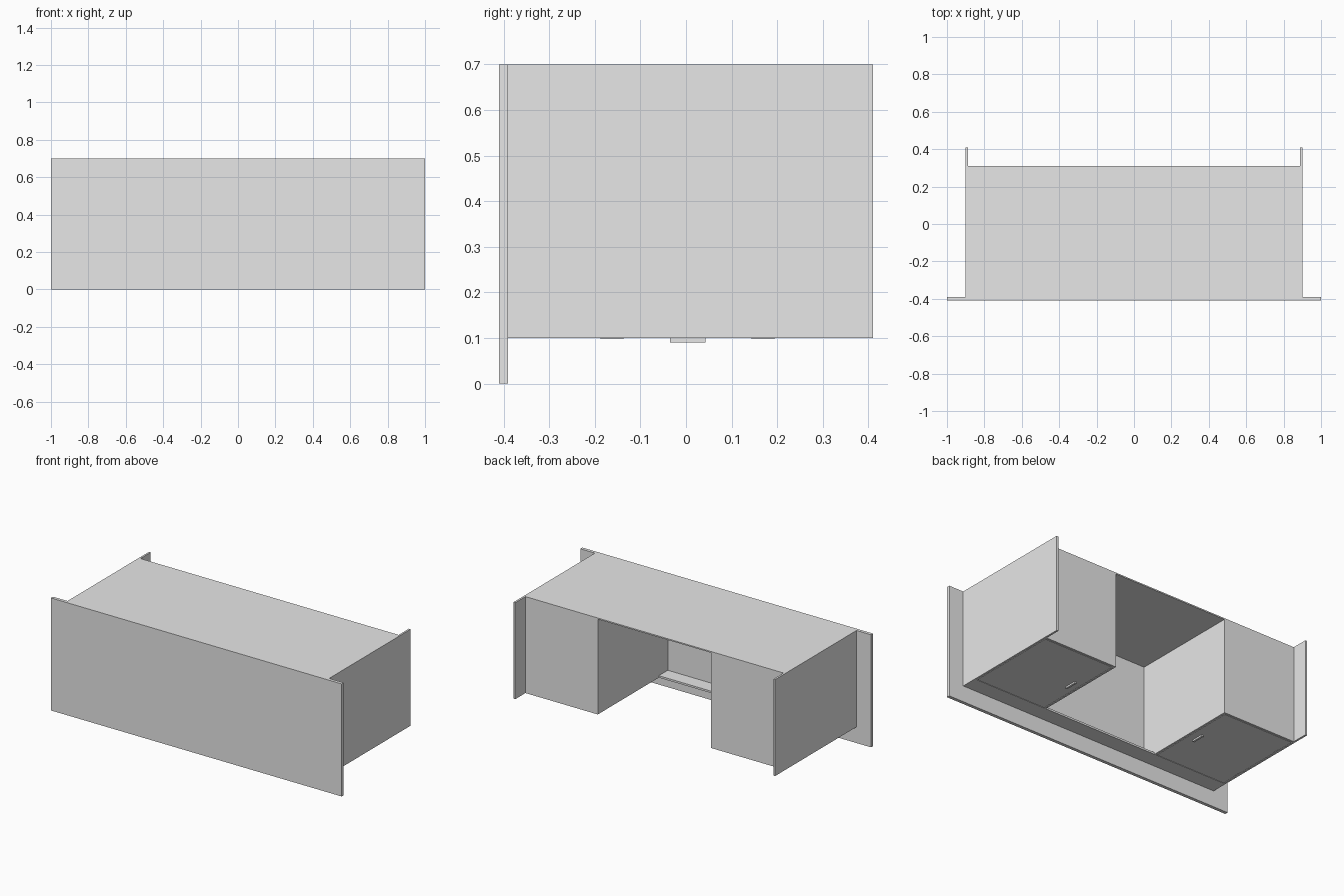
import bpy
import bmesh
from mathutils import Matrix, Vector

cube = bpy.data.objects.get("Cube")
if cube:
    bpy.data.objects.remove(cube, do_unlink=True)

GREY = (0.8, 0.8, 0.8, 1.0)
grey = bpy.data.materials.new("plain_grey")
grey.use_nodes = True
grey.diffuse_color = GREY
for node in grey.node_tree.nodes:
    if node.type == "BSDF_PRINCIPLED":
        node.inputs["Base Color"].default_value = GREY


def box(name, x, y, z):
    """Box spanning the given (low, high) ranges."""
    lo, hi = (Vector(c) for c in zip(x, y, z))
    bm = bmesh.new()
    bmesh.ops.create_cube(bm, size=1.0, matrix=Matrix.Translation((lo + hi) / 2)
                          @ Matrix.Diagonal((*(hi - lo), 1.0)))
    mesh = bpy.data.meshes.new(name)
    bm.to_mesh(mesh)
    bm.free()
    mesh.materials.append(grey)
    obj = bpy.data.objects.new(name, mesh)
    bpy.context.collection.objects.link(obj)
    return obj


def pair(name, x, y, z):
    """Matching boxes on the left (+x) and right (-x)."""
    box("left_" + name, x, y, z)
    box("right_" + name, (-x[1], -x[0]), y, z)


T = 0.012                      # sheet thickness
TOP, BASE = 0.70, 0.10         # height range of the raised body
FRONT, BACK = -0.39, 0.31      # depth range of the body
SIDE, KNEE = 0.90, 0.39        # outer side and kneehole half widths
SHELF = -0.29                  # rear edge of the bottom rail
IN = SIDE - T

# Wide front panel down to the floor, and the worktop
box("front_panel", (-1, 1), (-0.41, FRONT), (0, TOP))
box("desktop", (-IN, IN), (FRONT, BACK), (TOP - 0.008, TOP))

# Side panels run past the back edge
pair("side_panel", (IN, SIDE), (FRONT, 0.41), (BASE, TOP))

# Inner lining of the front panel and the bottom rail
box("modesty_panel", (-IN, IN), (FRONT, FRONT + T), (BASE, TOP - 0.008))
box("bottom_rail", (-IN, IN), (FRONT + T, SHELF), (BASE, BASE + T))

# Pedestals: inner walls and back walls
pair("pedestal_inner_wall", (KNEE, KNEE + T), (FRONT + T, BACK), (BASE, TOP - 0.008))
pair("pedestal_back", (KNEE + T, IN), (BACK - T, BACK), (BASE, TOP - 0.008))

# Hatches under the pedestals, with handles and hinges
GAP = 0.003
pair("hatch", (KNEE + T + GAP, IN - GAP), (SHELF + GAP, BACK - T - GAP), (BASE, BASE + T))
pair("hatch_handle", (0.45, 0.462), (-0.035, 0.043), (0.09, BASE))
for name, y in (("front_hinge", -0.162), ("back_hinge", 0.169)):
    pair(name, (IN - 0.008, IN), (y - 0.025, y + 0.025), (BASE - 0.002, BASE + 0.008))
